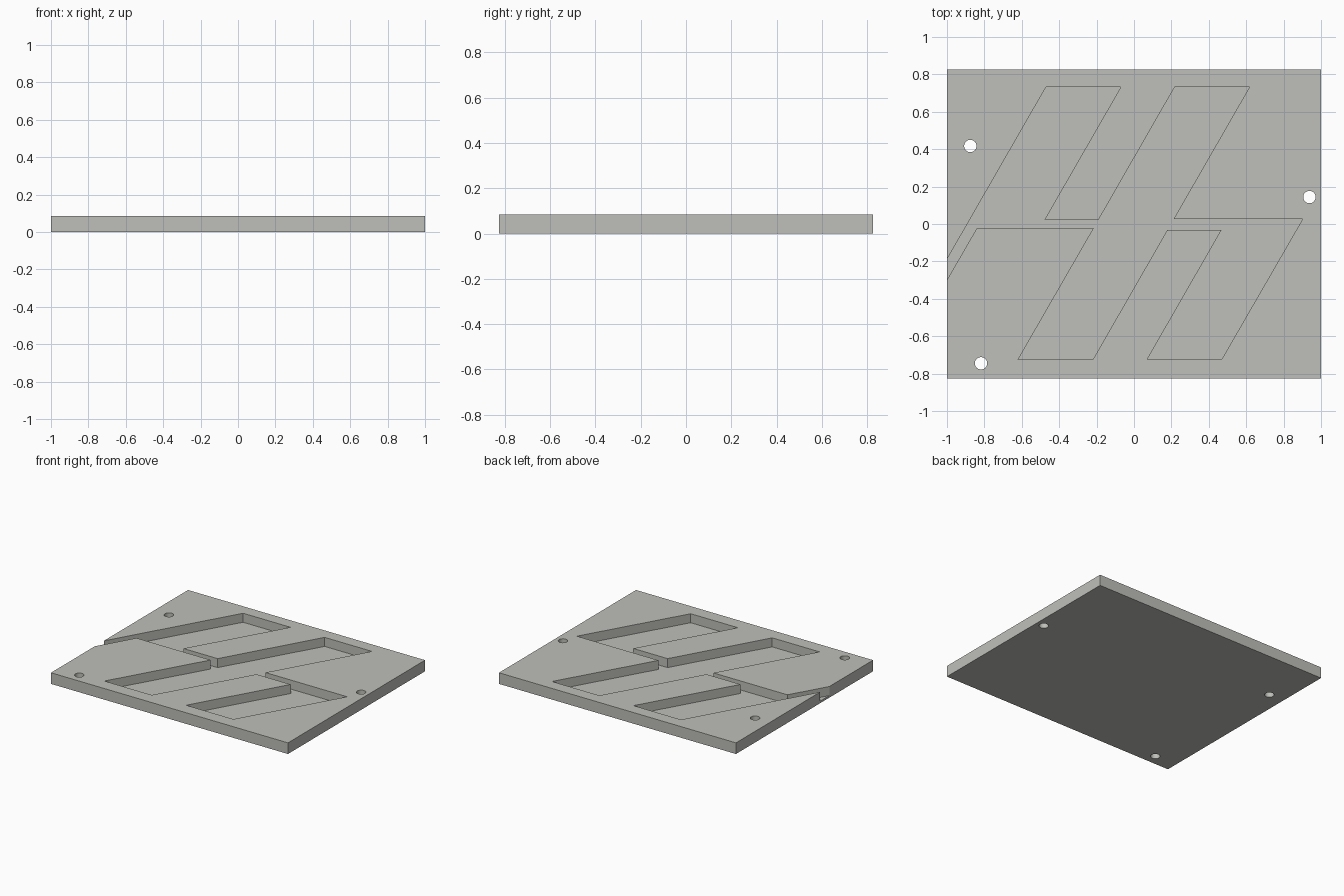
import bpy, bmesh, math

if "Cube" in bpy.data.objects:
    bpy.data.objects.remove(bpy.data.objects["Cube"])

THICK = 0.085   # plate thickness
FLOOR = 0.016   # material left under the pocket
HALF_Y = 0.826

grey = bpy.data.materials.new("warm_grey")
grey.diffuse_color = (0.52, 0.52, 0.49, 1.0)
grey.use_nodes = True
grey.node_tree.nodes["Principled BSDF"].inputs["Base Color"].default_value = grey.diffuse_color


def prism(bm, outline, z0, z1):
    """Extrude a closed outline from z0 to z1."""
    face = bm.faces.new([bm.verts.new((x, y, z0)) for x, y in outline])
    top = bmesh.ops.extrude_face_region(bm, geom=[face])
    verts = [v for v in top["geom"] if isinstance(v, bmesh.types.BMVert)]
    bmesh.ops.translate(bm, verts=verts, vec=(0, 0, z1 - z0))
    bmesh.ops.recalc_face_normals(bm, faces=bm.faces)


def finish(bm, name):
    mesh = bpy.data.meshes.new(name)
    bm.to_mesh(mesh)
    bm.free()
    mesh.materials.append(grey)
    obj = bpy.data.objects.new(name, mesh)
    bpy.context.collection.objects.link(obj)
    return obj


# Rectangular plate
bm = bmesh.new()
prism(bm, [(-1, -HALF_Y), (1, -HALF_Y), (1, HALF_Y), (-1, HALF_Y)], 0, THICK)
plate = finish(bm, "plate")

# Slanted zigzag pocket, running out through the left edge
bm = bmesh.new()
prism(bm, [
    (-1.1, -0.363), (-0.47, 0.733), (-0.07, 0.733), (-0.478, 0.024),
    (-0.189, 0.024), (0.218, 0.733), (0.618, 0.733), (0.212, 0.027),
    (0.902, 0.027), (0.468, -0.725), (0.07, -0.725), (0.468, -0.032),
    (0.178, -0.032), (-0.22, -0.725), (-0.62, -0.725), (-0.215, -0.022),
    (-0.84, -0.022), (-1.1, -0.472)], FLOOR, THICK + 0.1)
pocket = finish(bm, "pocket_cutter")

# Three round through holes
bm = bmesh.new()
for hx, hy in [(-0.875, 0.417), (0.938, 0.144), (-0.818, -0.745)]:
    ring = [(hx + 0.033 * math.cos(a * math.tau / 32),
             hy + 0.033 * math.sin(a * math.tau / 32)) for a in range(32)]
    prism(bm, ring, -0.1, THICK + 0.1)
holes = finish(bm, "hole_cutter")

# Cut the plate, then remove the cutters
bpy.context.view_layer.objects.active = plate
plate.select_set(True)
for cutter in (pocket, holes):
    cutter.hide_render = True
    mod = plate.modifiers.new(cutter.name, 'BOOLEAN')
    mod.operation = 'DIFFERENCE'
    mod.solver = 'EXACT'
    mod.object = cutter
    bpy.ops.object.modifier_apply(modifier=mod.name)
    bpy.data.objects.remove(cutter)

bpy.ops.object.shade_smooth_by_angle(angle=math.radians(30))
